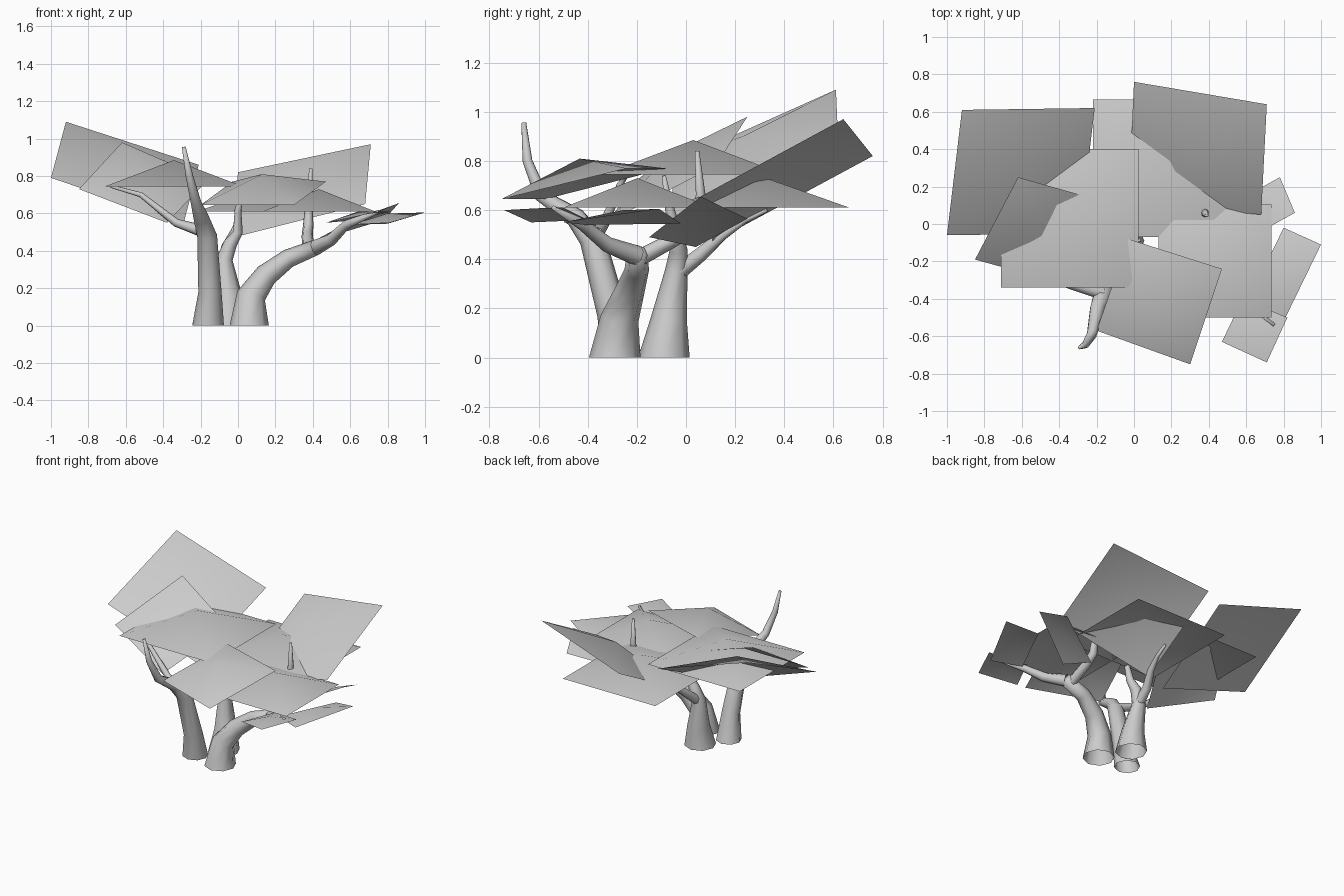
import bpy, bmesh
from math import cos, sin, tau
from mathutils import Vector

cube = bpy.data.objects.get("Cube")
if cube:
    bpy.data.objects.remove(cube)


def material(name, colour):
    m = bpy.data.materials.new(name)
    m.use_nodes = True
    m.diffuse_color = colour
    m.node_tree.nodes["Principled BSDF"].inputs["Base Color"].default_value = colour
    return m


grey = material("plain grey", (0.6, 0.6, 0.6, 1))


def finish(bm, name):
    mesh = bpy.data.meshes.new(name)
    bm.to_mesh(mesh)
    bm.free()
    mesh.materials.append(grey)
    for p in mesh.polygons:
        p.use_smooth = True
    ob = bpy.data.objects.new(name, mesh)
    bpy.context.collection.objects.link(ob)
    return ob


def limb(name, path, sides=8, grounded=False):
    """Tapered tube through (x, y, z, radius) points."""
    bm = bmesh.new()
    pts = [Vector(p[:3]) for p in path]
    rings = []
    for i, p in enumerate(pts):
        t = (pts[min(i + 1, len(pts) - 1)] - pts[max(i - 1, 0)]).normalized()
        if grounded and i == 0:
            t = Vector((0, 0, 1))
        u = (Vector((0, 1, 0)) - t * t.y).normalized()
        v = t.cross(u)
        r = path[i][3]
        rings.append([bm.verts.new(p + r * (u * cos(tau * k / sides) + v * sin(tau * k / sides)))
                      for k in range(sides)])
    for a, b in zip(rings, rings[1:]):
        for k in range(sides):
            n = (k + 1) % sides
            bm.faces.new((a[k], a[n], b[n], b[k]))
    bm.faces.new(rings[-1])
    bmesh.ops.recalc_face_normals(bm, faces=bm.faces)
    return finish(bm, name)


def leaf_card(name, corners, lift):
    """Four-cornered leaf sheet with its centre raised along the normal."""
    bm = bmesh.new()
    pts = [Vector(c) for c in corners]
    normal = (pts[2] - pts[0]).cross(pts[3] - pts[1]).normalized()
    if normal.z < 0:
        normal.negate()
    vs = [bm.verts.new(p) for p in pts]
    top = bm.verts.new(sum(pts, Vector()) / 4 + normal * lift)
    for i in range(4):
        bm.faces.new((vs[i], vs[(i + 1) % 4], top))
    bmesh.ops.recalc_face_normals(bm, faces=bm.faces)
    if sum(f.normal.z for f in bm.faces) < 0:
        bmesh.ops.reverse_faces(bm, faces=bm.faces)
    return finish(bm, name)


def level_card(name, x0, x1, y0, y1, z, lift):
    return leaf_card(name, [(x0, y0, z), (x1, y0, z), (x1, y1, z), (x0, y1, z)], lift)


# Trunks
limb("left_trunk", [(-.16, -.26, 0, .085), (-.15, -.3, .18, .062), (-.165, -.38, .48, .053),
                    (-.195, -.45, .57, .042), (-.225, -.59, .66, .028), (-.26, -.645, .8, .02),
                    (-.29, -.66, .955, .01)], grounded=True)
limb("back_trunk", [(-.05, -.09, 0, .105), (-.05, -.07, .15, .075), (-.075, -.04, .35, .046),
                    (-.04, -.03, .44, .036), (0, -.04, .5, .026), (0, -.07, .62, .018),
                    (.03, -.09, .74, .008)], grounded=True)
limb("right_trunk", [(.06, -.29, 0, .105), (.07, -.27, .16, .078), (.15, -.23, .27, .062),
                     (.27, -.2, .36, .05), (.42, -.2, .42, .042)], grounded=True)

# Branches
limb("left_branch", [(-.17, -.37, .5, .035), (-.33, -.33, .55, .022),
                     (-.52, -.27, .7, .014), (-.68, -.24, .745, .008)])
limb("back_branch", [(-.07, -.04, .34, .035), (-.06, .06, .42, .03),
                     (-.02, .15, .5, .022), (0, .24, .56, .014), (.01, .33, .6, .008)])
limb("right_back_branch", [(.38, -.2, .4, .035), (.37, -.05, .48, .03), (.375, .03, .53, .028),
                           (.38, .06, .66, .02), (.39, .045, .84, .009)])
limb("right_front_branch", [(.41, -.2, .415, .042), (.5, -.32, .46, .032),
                            (.58, -.42, .54, .024), (.75, -.54, .61, .009)])

# Large leaf sheets
leaf_card("back_right_leaf", [(-.92, .61, 1.09), (-.21, .62, .86), (-.29, -.05, .55), (-1, -.06, .79)], .095)
leaf_card("back_left_leaf", [(0, .76, .82), (.71, .64, .97), (.68, .05, .65), (-.03, .11, .47)], .095)
leaf_card("side_right_leaf", [(-.62, .25, .98), (-.16, .12, .78), (-.38, -.32, .55), (-.85, -.19, .73)], .075)
leaf_card("front_leaf", [(-.03, -.08, .77), (.47, -.24, .77), (.3, -.75, .645), (-.2, -.57, .645)], .105)
level_card("crown_leaf", -.71, .025, -.34, .4, .745, .14)
level_card("centre_leaf", -.22, .52, -.07, .665, .61, .13)
level_card("side_left_leaf", .13, .735, -.5, .105, .61, .12)

# Small leaf sheets on the left side
leaf_card("small_leaf_middle", [(.8, -.02, .545), (1, -.11, .605), (.81, -.5, .55), (.61, -.41, .54)], .04)
leaf_card("small_leaf_back", [(.78, .25, .565), (.86, .06, .655), (.48, -.15, .49), (.4, .04, .45)], .03)
leaf_card("small_leaf_front", [(.47, -.63, .55), (.71, -.74, .6), (.82, -.5, .61), (.58, -.4, .56)], .03)
